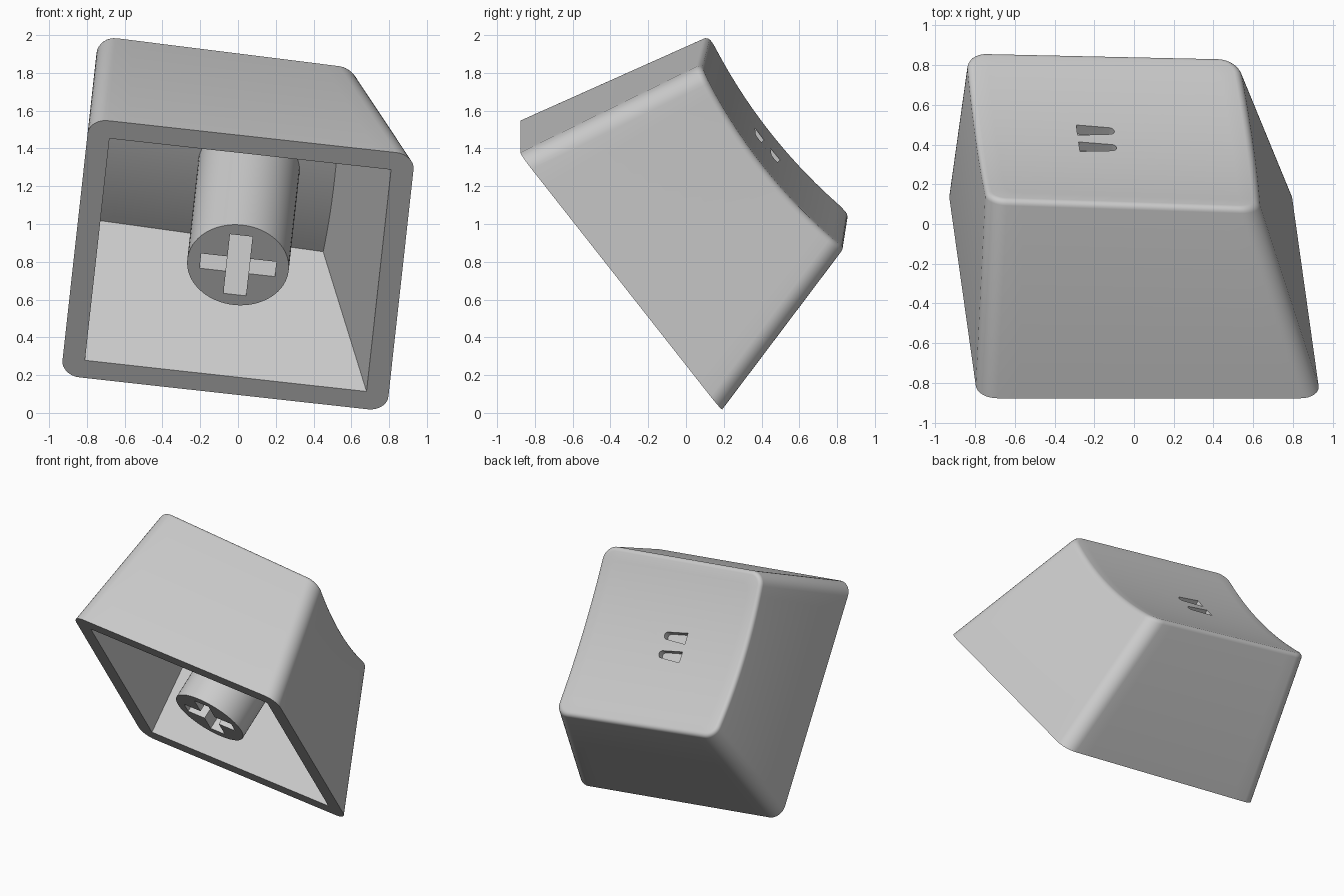
import bpy, bmesh
from math import sin, cos, pi, sqrt
from mathutils import Matrix, Vector

if "Cube" in bpy.data.objects:
    bpy.data.objects.remove(bpy.data.objects["Cube"])

# Single grey plastic
grey = bpy.data.materials.new("grey_plastic")
grey.use_nodes = True
grey.diffuse_color = (0.6, 0.6, 0.6, 1)
grey.node_tree.nodes["Principled BSDF"].inputs["Base Color"].default_value = grey.diffuse_color

# Tilted frame of the cap: local x, y across the base, local z towards the dished top
ax = Vector((0.994, 0, -0.11)).normalized()
ay = Vector((-0.085, 0.616, -0.783))
ay = (ay - ax * ay.dot(ax)).normalized()
az = ax.cross(ay)
FRAME = Matrix((ax, ay, az)).transposed().to_4x4()
FRAME.translation = (0, -0.3425, 0.783)

SAG, HALF = 0.065, 0.61
RADIUS = HALF ** 2 / (2 * SAG) + SAG / 2
ROOF = 0.125      # thickness under the dish
FILLET = 0.03
SIDE, CORNER = 14, 8


def dish(x, y):
    """Height of the top: a sloping cylindrical dish."""
    return 0.9685 - 0.0362 * x + RADIUS - sqrt(RADIUS ** 2 - y * y)


def outline(z, half, r, inset=0.0):
    """Rounded rectangle of the tapered wall at height z."""
    lo, hi = -half + inset, half - 0.353 * z - inset
    h = half - 0.246 * z - inset
    r = max(r - inset, 0)
    centres = [(hi - r, h - r), (lo + r, h - r), (lo + r, r - h), (hi - r, r - h)]
    pts = []
    for k, (cx, cy) in enumerate(centres):
        arc = [(cx + r * cos((k + i / CORNER) * pi / 2), cy + r * sin((k + i / CORNER) * pi / 2))
               for i in range(CORNER + 1)]
        nx, ny = centres[(k + 1) % 4]
        a = (k + 1) * pi / 2
        end, start = (nx + r * cos(a), ny + r * sin(a)), arc[-1]
        pts += arc + [(start[0] + (end[0] - start[0]) * i / SIDE,
                       start[1] + (end[1] - start[1]) * i / SIDE) for i in range(1, SIDE)]
    return pts


def top_ring(half, r, inset, drop):
    """Ring where the wall meets the dish lowered by drop."""
    ring = []
    for i in range(4 * (CORNER + SIDE)):
        z = 1.0
        for _ in range(4):
            x, y = outline(z, half, r, inset)[i]
            z = dish(x, y) - drop
        ring.append((x, y, z))
    return ring


def cap_rings(edge, drop):
    """Concentric rings filling the dish inside an edge ring."""
    cx = (min(p[0] for p in edge) + max(p[0] for p in edge)) / 2
    rings = []
    for k in range(1, 10):
        s = 1 - k / 9.3
        pts = [(cx + (x - cx) * s, y * s) for x, y, z in edge]
        rings.append([(x, y, dish(x, y) - drop) for x, y in pts])
    return rings


def finish(bm, name, smooth=True):
    bmesh.ops.remove_doubles(bm, verts=bm.verts, dist=0.0001)
    bmesh.ops.recalc_face_normals(bm, faces=bm.faces)
    mesh = bpy.data.meshes.new(name)
    bm.to_mesh(mesh)
    bm.free()
    mesh.transform(FRAME)
    mesh.materials.append(grey)
    ob = bpy.data.objects.new(name, mesh)
    bpy.context.collection.objects.link(ob)
    return ob


def prism(name, outline_pts, z0, z1):
    bm = bmesh.new()
    face = bm.faces.new([bm.verts.new((x, y, z0)) for x, y in outline_pts])
    new = bmesh.ops.extrude_face_region(bm, geom=[face])["geom"]
    bmesh.ops.translate(bm, vec=(0, 0, z1 - z0),
                        verts=[v for v in new if isinstance(v, bmesh.types.BMVert)])
    return finish(bm, name)


def cut(ob, cutters):
    """Subtract the cutters and remove them."""
    for c in cutters:
        c.hide_render = True
        mod = ob.modifiers.new("cut", "BOOLEAN")
        mod.operation, mod.solver, mod.object = "DIFFERENCE", "EXACT", c
    bpy.context.view_layer.update()
    dg = bpy.context.evaluated_depsgraph_get()
    mesh = bpy.data.meshes.new_from_object(ob.evaluated_get(dg))
    ob.modifiers.clear()
    ob.data = mesh
    for c in cutters:
        bpy.data.objects.remove(c)


def smooth(ob):
    bpy.ops.object.select_all(action="DESELECT")
    ob.select_set(True)
    bpy.context.view_layer.objects.active = ob
    bpy.ops.object.shade_smooth_by_angle(angle=pi / 6)


# Shell: rings run from the dish centre, down the outside, under the rim, up to the inner roof
fillet = [top_ring(0.868, 0.1, FILLET * (1 - sin(a)), FILLET * (1 - cos(a)))
          for a in (k * pi / 8 for k in range(5))]
inner_top = top_ring(0.75, 0, 0, ROOF)
rings = cap_rings(fillet[0], 0)[::-1] + fillet
rings += [[(x, y, 0) for x, y in outline(0, half, r)] for half, r in ((0.868, 0.1), (0.75, 0))]
rings += [inner_top] + cap_rings(inner_top, ROOF)

bm = bmesh.new()
loops = [[bm.verts.new(p) for p in ring] for ring in rings]
for a, b in zip(loops, loops[1:]):
    for i in range(len(a)):
        j = (i + 1) % len(a)
        bm.faces.new((a[i], a[j], b[j], b[i]))
bm.faces.new(loops[0])
bm.faces.new(loops[-1])
shell = finish(bm, "cap_shell")

# Two tapered grooves sunk in the dish
grooves = []
for side in (-1, 1):
    tip = [(-0.185 + 0.025 * cos(a), 0.026 * sin(a)) for a in (k * pi / 8 - pi / 2 for k in range(9))]
    pts = [(x, y + side * 0.068) for x, y in tip + [(-0.35, 0.04), (-0.35, -0.04)]]
    grooves.append(prism("groove_cutter", pts, 0.925, 1.2))
cut(shell, grooves)
smooth(shell)

# Mounting stem with a cross socket
stem = prism("stem", [(0.27 * cos(k * pi / 32), 0.27 * sin(k * pi / 32)) for k in range(64)], 0, 0.87)
w, h, s = 0.06, 0.05, 0.2
cross = [(s, -h), (s, h), (w, h), (w, s), (-w, s), (-w, h)]
cross += [(-x, -y) for x, y in cross]
cut(stem, [prism("socket_cutter", cross, -0.1, 0.7)])
smooth(stem)
